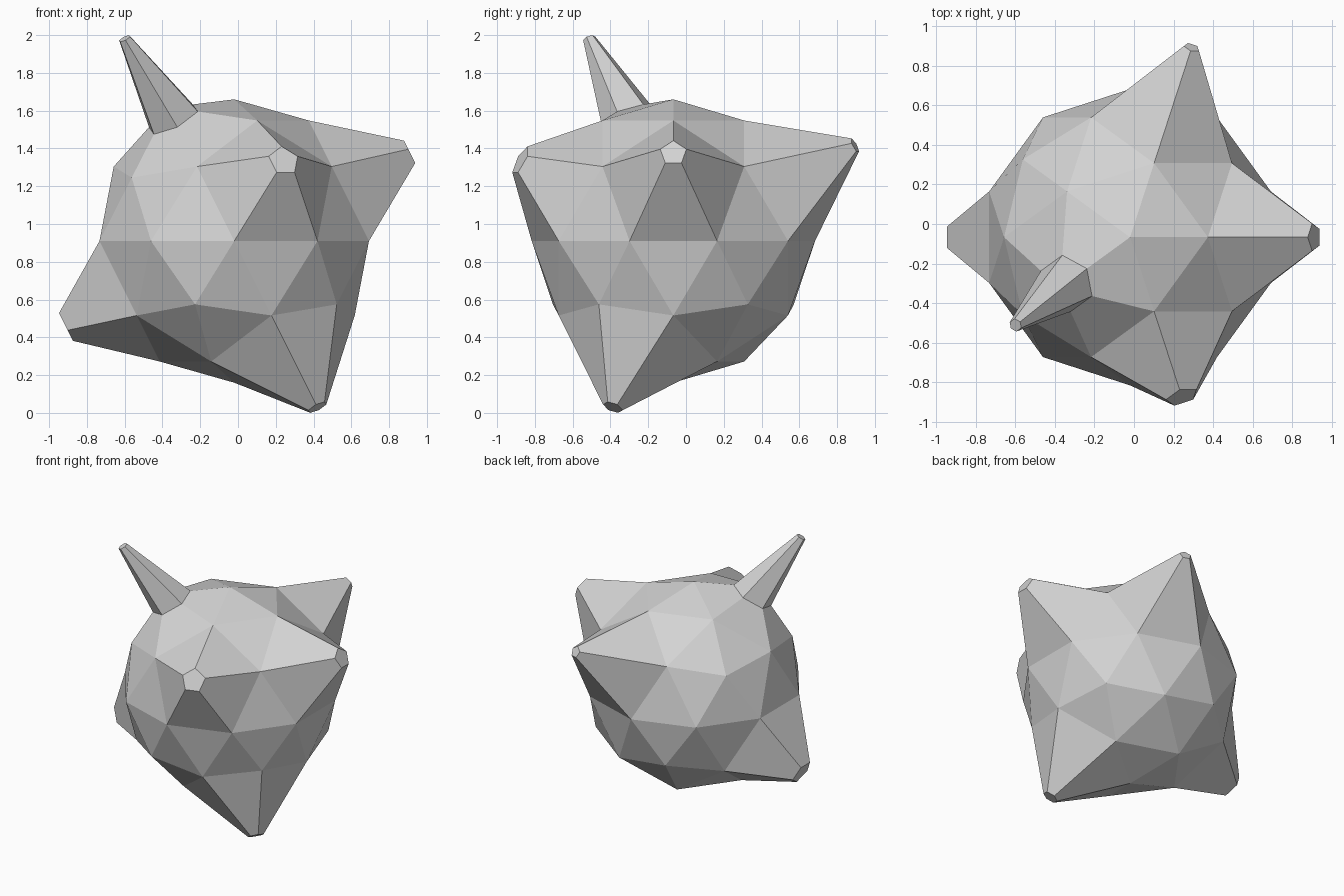
import bpy, bmesh
from mathutils import Vector

if "Cube" in bpy.data.objects:
    bpy.data.objects.remove(bpy.data.objects["Cube"])

CENTRE = Vector((-0.02, -0.067, 0.91))
RADIUS = 0.75

grey = bpy.data.materials.new("plain grey")
grey.diffuse_color = (0.65, 0.65, 0.65, 1)
grey.use_nodes = True
grey.node_tree.nodes["Principled BSDF"].inputs["Base Color"].default_value = grey.diffuse_color

bm = bmesh.new()
bmesh.ops.create_icosphere(bm, subdivisions=2, radius=RADIUS)


def pull_spike(direction, rings):
    """Replace the vertex in this direction by a stack of rings with a flat cap.
    rings: (ring centre, ring radius), from the base outwards."""
    n = Vector(direction).normalized()
    v = max(bm.verts, key=lambda w: w.co.normalized().dot(n))
    n = v.co.normalized()
    # triangles round the vertex, as ordered pairs of neighbours
    pairs = []
    for f in v.link_faces:
        vs = list(f.verts)
        i = vs.index(v)
        pairs.append((vs[(i + 1) % 3], vs[(i + 2) % 3]))
    after = dict(pairs)
    loop = [pairs[0][0]]
    while len(loop) < len(pairs):
        loop.append(after[loop[-1]])
    spokes = []
    for w in loop:
        d = w.co - v.co
        spokes.append((d - n * d.dot(n)).normalized())
    bmesh.ops.delete(bm, geom=[v], context='VERTS')
    for centre, radius in rings:
        c = n * centre if isinstance(centre, float) else Vector(centre)
        ring = [bm.verts.new(c + s * radius) for s in spokes]
        for i in range(len(ring)):
            j = (i + 1) % len(ring)
            bm.faces.new((loop[i], loop[j], ring[j], ring[i]))
        loop = ring
    bm.faces.new(loop)


# blunt spikes
pull_spike((0.894, 0, 0.447), [(1.042, 0.073)])          # right
pull_spike((-0.894, 0, -0.447), [(1.0, 0.091)])          # left
pull_spike((0.276, 0.851, 0.447), [(1.13, 0.042)])       # back
pull_spike((0.276, -0.851, 0.447), [(0.95, 0.085)])      # front
pull_spike((0.425, -0.309, -0.851), [(1.035, 0.055)])    # bottom

# thin horn: wide base ring, then a small tip
pull_spike((-0.425, -0.309, 0.851),
           [(0.757, 0.15), ((-0.58, -0.445, 1.072), 0.034)])

bmesh.ops.recalc_face_normals(bm, faces=bm.faces)
bmesh.ops.translate(bm, verts=bm.verts, vec=CENTRE)

mesh = bpy.data.meshes.new("spiky_rock")
bm.to_mesh(mesh)
bm.free()
mesh.materials.append(grey)
rock = bpy.data.objects.new("spiky_rock", mesh)
bpy.context.collection.objects.link(rock)
